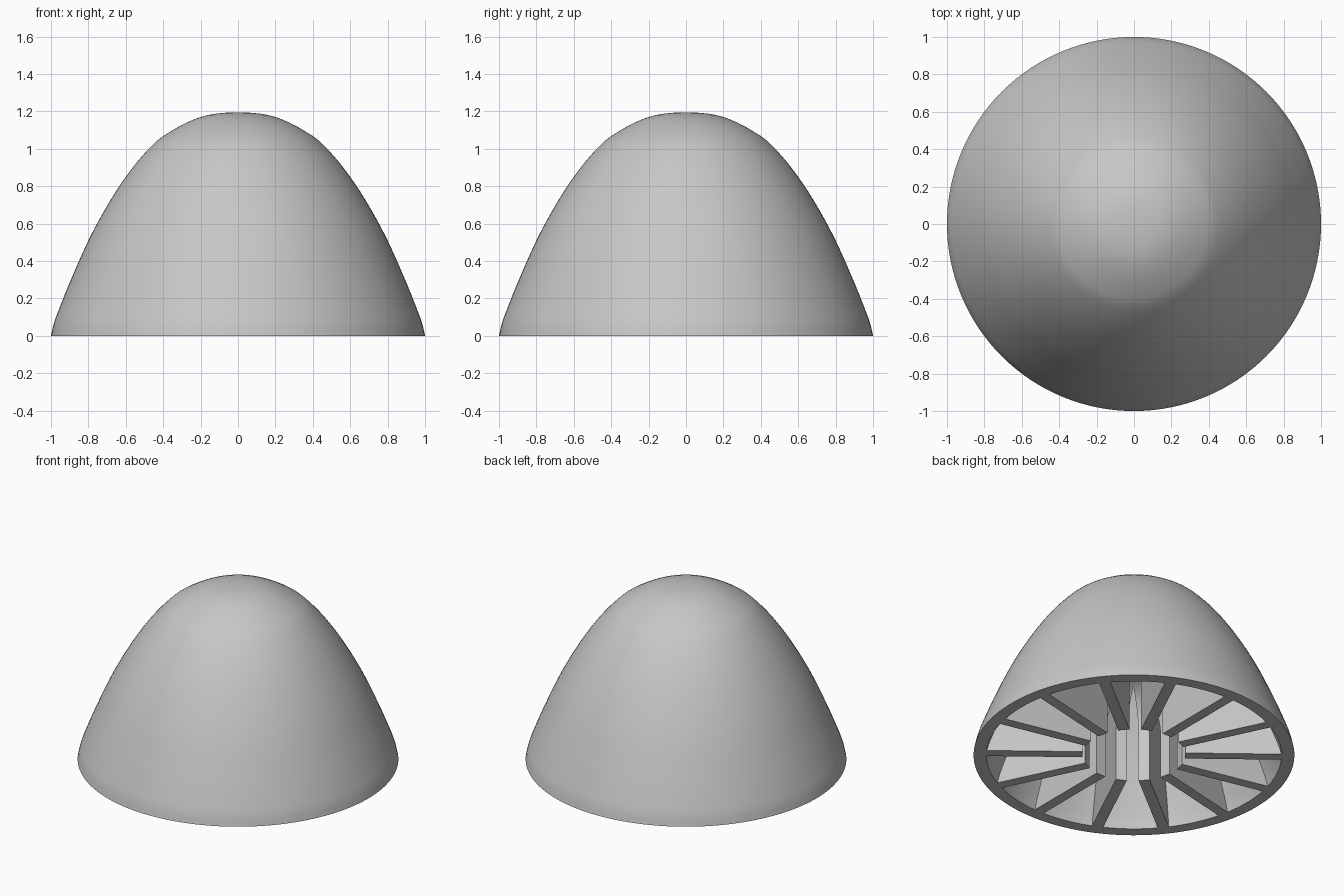
import bpy, bmesh, math
from mathutils import Vector, Matrix

cube = bpy.data.objects.get("Cube")
if cube:
    bpy.data.objects.remove(cube, do_unlink=True)

RIBS = 14
RIB_WIDTH = 0.07
WALL = 0.08
HOLE_RADIUS = 0.32
HOLE_STRAIGHT = 0.30

grey = bpy.data.materials.new("plain grey")
grey.use_nodes = True
colour = (0.57, 0.57, 0.57, 1)
grey.diffuse_color = colour
grey.node_tree.nodes["Principled BSDF"].inputs["Base Color"].default_value = colour

# Dome silhouette as (radius, height), apex to rim
KEYS = [(0, 1.195), (.2, 1.17), (.4, 1.068), (.5, .975), (.6, .85), (.7, .695),
        (.8, .51), (.9, .285), (.96, .135), (.985, .065), (1, 0)]


def smooth_profile(keys, steps=5):
    """Catmull-Rom curve through the key points, flat across the apex."""
    p = [Vector(k) for k in keys]
    p = [Vector((-p[1].x, p[1].y))] + p + [p[-1] * 2 - p[-2]]
    out = []
    for i in range(1, len(p) - 2):
        a, b, c, d = p[i - 1:i + 3]
        # tangents weighted by span length, so uneven spacing stays smooth
        h0, h1, h2 = (b - a).length, (c - b).length, (d - c).length
        m1 = (c - a) / (h0 + h1) * h1
        m2 = (d - b) / (h1 + h2) * h1
        for s in range(steps):
            t = s / steps
            out.append(b * (2*t**3 - 3*t**2 + 1) + m1 * (t**3 - 2*t**2 + t)
                       + c * (3*t**2 - 2*t**3) + m2 * (t**3 - t**2))
    return out + [p[-2]]


def inset_profile(points, depth):
    """Profile moved inward along its normals, ending flat on the ground."""
    out = [points[0] - Vector((0, depth))]
    for a, b, c in zip(points, points[1:], points[2:]):
        t = (c - a).normalized()
        q = b - Vector((-t.y, t.x)) * depth
        if q.y > 0.01:
            out.append(q)
    return out + [Vector((points[-1].x - depth, 0))]


def finish(bm, name):
    bmesh.ops.remove_doubles(bm, verts=bm.verts, dist=1e-5)
    bmesh.ops.recalc_face_normals(bm, faces=bm.faces)
    mesh = bpy.data.meshes.new(name)
    bm.to_mesh(mesh)
    bm.free()
    mesh.materials.append(grey)
    obj = bpy.data.objects.new(name, mesh)
    bpy.context.collection.objects.link(obj)
    bpy.ops.object.select_all(action='DESELECT')
    obj.select_set(True)
    bpy.context.view_layer.objects.active = obj
    bpy.ops.object.shade_smooth_by_angle(angle=math.radians(30))
    return obj


outer = smooth_profile(KEYS)

# Hollow dome shell
bm = bmesh.new()
section = outer + inset_profile(outer, WALL)[::-1]
verts = [bm.verts.new((q.x, 0, q.y)) for q in section]
edges = [bm.edges.new(pair) for pair in zip(verts, verts[1:])]
bmesh.ops.spin(bm, geom=verts + edges, cent=(0, 0, 0), axis=(0, 0, 1),
               angle=math.tau, steps=128, use_merge=True)
finish(bm, "dome_shell")

# Radial rib outline: under the shell, along the base, around a domed centre hole
outline = inset_profile(outer, WALL - 0.01)
outline += [Vector((HOLE_RADIUS, 0))]
for i in range(13):
    a = i / 12 * math.pi / 2
    outline.append(Vector((HOLE_RADIUS * math.cos(a),
                           HOLE_STRAIGHT + HOLE_RADIUS * math.sin(a))))

for n in range(RIBS):
    bm = bmesh.new()
    face = bm.faces.new([bm.verts.new((q.x, -RIB_WIDTH / 2, q.y)) for q in outline])
    new = bmesh.ops.extrude_face_region(bm, geom=[face])["geom"]
    bmesh.ops.translate(bm, vec=(0, RIB_WIDTH, 0),
                        verts=[v for v in new if isinstance(v, bmesh.types.BMVert)])
    turn = Matrix.Rotation(math.pi / 2 + n * math.tau / RIBS, 3, 'Z')
    bmesh.ops.rotate(bm, verts=bm.verts, cent=(0, 0, 0), matrix=turn)
    finish(bm, f"inner_rib_{n + 1}")
